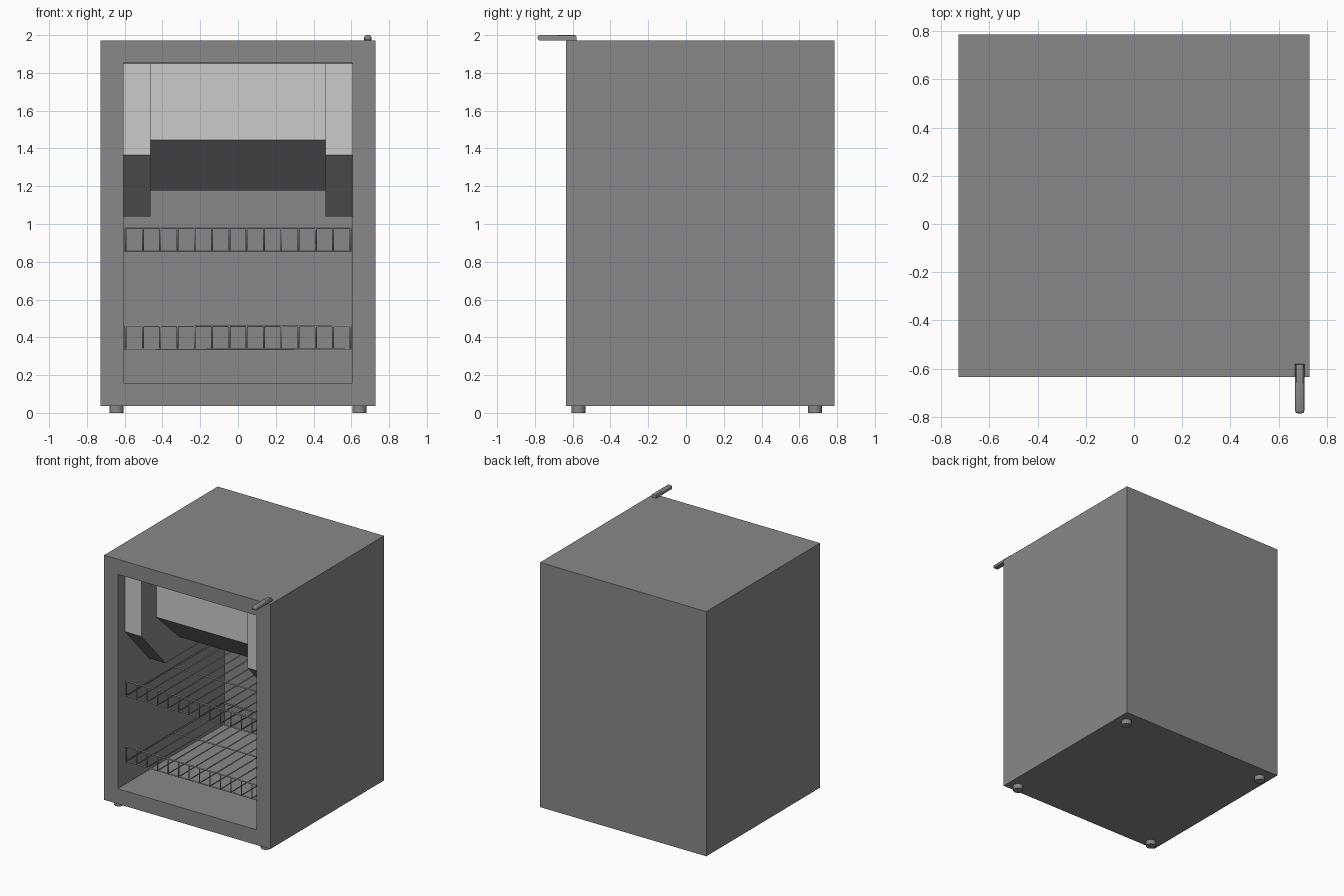
import bpy, bmesh
from mathutils import Matrix, Vector

if "Cube" in bpy.data.objects:
    bpy.data.objects.remove(bpy.data.objects["Cube"])


def material(name, v):
    m = bpy.data.materials.new(name)
    m.diffuse_color = (v, v, v, 1)
    m.use_nodes = True
    m.node_tree.nodes["Principled BSDF"].inputs["Base Color"].default_value = m.diffuse_color
    return m


DARK = material("dark_grey", 0.25)
LIGHT = material("light_grey", 0.8)


def finish(bm, name, mats):
    bmesh.ops.recalc_face_normals(bm, faces=bm.faces[:])
    me = bpy.data.meshes.new(name)
    bm.to_mesh(me)
    bm.free()
    for m in mats:
        me.materials.append(m)
    ob = bpy.data.objects.new(name, me)
    bpy.context.collection.objects.link(ob)
    return ob


def box(lo, hi):
    bm = bmesh.new()
    lo, hi = Vector(lo), Vector(hi)
    bmesh.ops.create_cube(bm, size=1, matrix=Matrix.Translation((lo + hi) / 2) @ Matrix.Diagonal((*(hi - lo), 1)))
    return bm


def smooth(ob):
    bpy.ops.object.select_all(action='DESELECT')
    ob.select_set(True)
    bpy.context.view_layer.objects.active = ob
    bpy.ops.object.shade_smooth_by_angle()


# Side profile (y, z) extruded along x; the vertical front face is light
def duct(name, x0, x1, profile):
    bm = bmesh.new()
    f = bm.faces.new([bm.verts.new((x0, y, z)) for y, z in profile])
    side = bmesh.ops.extrude_face_region(bm, geom=[f], use_keep_orig=True)
    bmesh.ops.translate(bm, vec=(x1 - x0, 0, 0),
                        verts=[g for g in side['geom'] if isinstance(g, bmesh.types.BMVert)])
    front = min(y for y, z in profile)
    for face in bm.faces:
        if all(abs(v.co.y - front) < 1e-4 for v in face.verts):
            face.material_index = 1
    return finish(bm, name, [DARK, LIGHT])


# Cabinet: block with a recessed interior
W, FRONT, BACK, INNER_BACK = 0.7275, -0.635, 0.785, 0.70
bm = box((-W, FRONT, 0.037), (W, BACK, 1.972))
face = min(bm.faces, key=lambda f: f.calc_center_median().y)
bmesh.ops.inset_region(bm, faces=[face], thickness=0.12, use_even_offset=True)
inner = bmesh.ops.extrude_discrete_faces(bm, faces=[face])['faces'][0]
bmesh.ops.translate(bm, verts=inner.verts[:], vec=(0, INNER_BACK - FRONT, 0))
finish(bm, "cabinet", [DARK])

# Cooling housing and the two side ducts under the ceiling
duct("cooling_housing", -0.464, 0.464,
     [(-0.355, 1.85), (-0.355, 1.445), (-0.065, 1.178), (INNER_BACK, 1.178), (INNER_BACK, 1.85)])
for name, s in (("left_duct", -1), ("right_duct", 1)):
    duct(name, s * 0.6065, s * 0.464,
         [(-0.545, 1.85), (-0.545, 1.365), (-0.245, 1.04), (INNER_BACK, 1.04), (INNER_BACK, 1.85)])


# Wire shelves with an upturned front lip
def shelf(name, z):
    cu = bpy.data.curves.new(name, 'CURVE')
    cu.dimensions = '3D'
    cu.bevel_depth = 0.005
    cu.bevel_resolution = 1
    cu.use_fill_caps = True

    def wire(points):
        sp = cu.splines.new('POLY')
        sp.points.add(len(points) - 1)
        for p, co in zip(sp.points, points):
            p.co = (*co, 1)

    y0, y1, top = -0.545, 0.67, z + 0.117
    for i in range(14):
        x = -0.595 + i * 1.19 / 13
        wire([(x, y0, top), (x, y0, z), (x, y1, z)])
    for y, h in ((y0, top), (y0 + 0.01, z - 0.005), (0.06, z - 0.005), (y1, z - 0.005)):
        wire([(-0.6, y, h), (0.6, y, h)])
    cu.materials.append(LIGHT)
    ob = bpy.data.objects.new(name, cu)
    bpy.context.collection.objects.link(ob)
    bpy.ops.object.select_all(action='DESELECT')
    ob.select_set(True)
    bpy.context.view_layer.objects.active = ob
    bpy.ops.object.convert(target='MESH')


shelf("upper_shelf", 0.861)
shelf("lower_shelf", 0.343)

# Feet
for sx, side in ((-1, "left"), (1, "right")):
    for y, end in ((-0.57, "front"), (0.682, "back")):
        bm = bmesh.new()
        bmesh.ops.create_cone(bm, cap_ends=True, segments=24, radius1=0.037, radius2=0.037, depth=0.04,
                              matrix=Matrix.Translation((sx * 0.643, y, 0.02)))
        smooth(finish(bm, f"{end}_{side}_foot", [DARK]))

# Hinge arm on the top right front corner, rounded on top and at its tip
bm = box((0.668, -0.785, 1.972), (0.706, -0.58, 2.0))
edges = [e for e in bm.edges
         if all(v.co.z > 1.99 for v in e.verts) or all(v.co.y < -0.7 for v in e.verts)]
bmesh.ops.bevel(bm, geom=edges, offset=0.011, segments=3, profile=0.5, affect='EDGES')
smooth(finish(bm, "hinge_arm", [DARK]))
